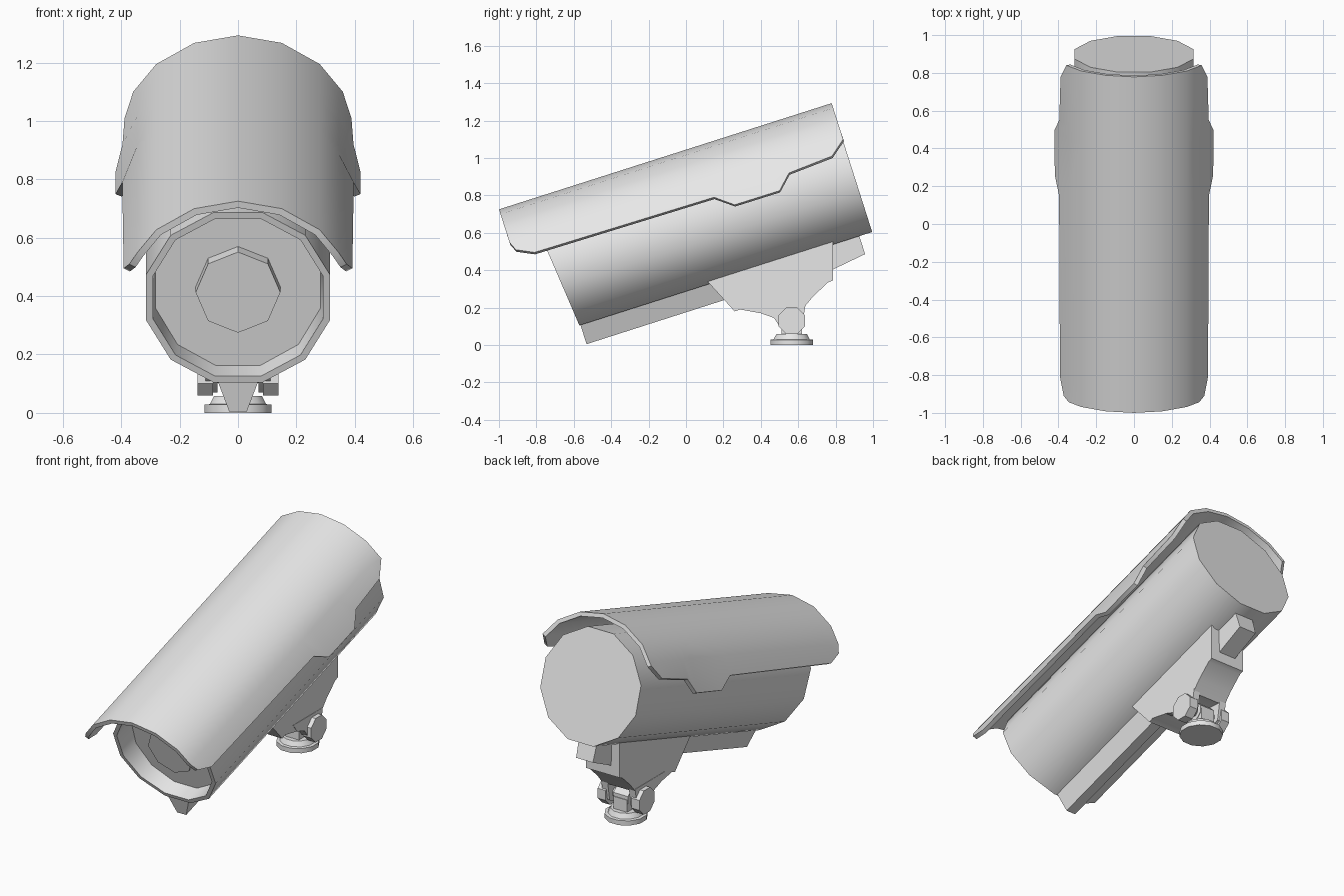
import bpy, bmesh, math
from mathutils import Vector

cube = bpy.data.objects.get("Cube")
if cube:
    bpy.data.objects.remove(cube)

TILT = math.radians(17.7)   # housing pitches nose-down
AXIS_H = 0.588              # housing axis height in its tilted frame

grey = bpy.data.materials.new("plain_grey")
grey.use_nodes = True
grey.diffuse_color = (0.8, 0.8, 0.8, 1)
grey.node_tree.nodes["Principled BSDF"].inputs["Base Color"].default_value = (0.8, 0.8, 0.8, 1)


def finish(name, bm, tilted, thickness=0):
    mesh = bpy.data.meshes.new(name)
    bm.to_mesh(mesh)
    bm.free()
    mesh.materials.append(grey)
    obj = bpy.data.objects.new(name, mesh)
    bpy.context.collection.objects.link(obj)
    if tilted:
        obj.rotation_euler.x = TILT
    bpy.ops.object.select_all(action='DESELECT')
    obj.select_set(True)
    bpy.context.view_layer.objects.active = obj
    if thickness:
        mod = obj.modifiers.new("thickness", 'SOLIDIFY')
        mod.thickness = thickness
        mod.offset = -1
        bpy.ops.object.modifier_apply(modifier=mod.name)
    bpy.ops.object.shade_smooth_by_angle(angle=math.radians(40))
    return obj


def loft(name, rings, tilted=False):
    """Closed skin through rings of equal length, capped at both ends."""
    bm = bmesh.new()
    loops = [[bm.verts.new(p) for p in ring] for ring in rings]
    for a, b in zip(loops, loops[1:]):
        for i in range(len(a)):
            k = (i + 1) % len(a)
            bm.faces.new((a[i], a[k], b[k], b[i]))
    bm.faces.new(loops[0])
    bm.faces.new(loops[-1])
    bmesh.ops.recalc_face_normals(bm, faces=bm.faces)
    return finish(name, bm, tilted)


def circle(n, r, phase=0.0):
    return [(r * math.cos(math.tau * (i + phase) / n),
             r * math.sin(math.tau * (i + phase) / n)) for i in range(n)]


def housing_ring(apothem, s, slant=0.0):
    r = apothem / math.cos(math.pi / 12)
    return [Vector((x, s + slant * h, AXIS_H + h)) for x, h in circle(12, r, 0.5)]


def side_prism(name, outline, x0, x1):
    return loft(name, [[(x, y, z) for y, z in outline] for x in (x0, x1)])


# Housing: tube with slanted mouth and recessed front plate
loft("housing", [housing_ring(0.315, 1.132),
                 housing_ring(0.315, -0.542, -0.098),
                 housing_ring(0.292, -0.542, -0.098),
                 housing_ring(0.283, -0.422)], tilted=True)

# Lens barrel standing out of the front plate
loft("lens", [[(x, s, AXIS_H + h) for x, h in circle(8, 0.145)]
              for s in (-0.41, -0.485)], tilted=True)

# Sunshield: arched sheet whose lower edge changes along its length
arch = [(0, 0.995), (0.15, 0.968), (0.28, 0.892), (0.345, 0.81)]
edge = [(-0.712, 0.762), (-0.621, 0.718), (0.383, 0.707), (0.476, 0.635),
        (0.727, 0.634), (0.804, 0.709), (1.05, 0.725), (1.135, 0.793)]


def edge_width(h):
    if h > 0.70:
        return 0.36 + (0.79 - h) * 0.44
    return 0.40 + (0.70 - h) * 0.3


bm = bmesh.new()
rows = []
for i, (s, low) in enumerate(edge):
    top_s = -0.732 if i == 0 else s
    half = [(x, top_s, h) for x, h in arch] + [(edge_width(low), s, low)]
    points = [(-x, a, h) for x, a, h in reversed(half[1:])] + half
    rows.append([bm.verts.new(p) for p in points])
for a, b in zip(rows, rows[1:]):
    for j in range(len(a) - 1):
        bm.faces.new((a[j], a[j + 1], b[j + 1], b[j]))
finish("sunshield", bm, True, thickness=0.024)


# Rails under the housing, in front of and behind the bracket
def rail(name, stations, top, bottom):
    loft(name, [[(-top, s, 0.29), (top, s, 0.29), (bottom, s, h), (-bottom, s, h)]
                for s, h in stations], tilted=True)


rail("front_rail", [(-0.505, 0.166), (0.35, 0.167)], 0.075, 0.03)
rail("rear_rail", [(0.8, 0.136), (1.06, 0.172)], 0.06, 0.055)

# Bracket: solid gusset with two fork arms reaching the pivot
side_prism("bracket", [(0.11, 0.345), (0.26, 0.18), (0.29, 0.19), (0.40, 0.17),
                       (0.48, 0.21), (0.63, 0.20), (0.68, 0.26), (0.76, 0.335),
                       (0.785, 0.345), (0.785, 0.56)], -0.11, 0.11)
PIVOT_Y, PIVOT_Z = 0.565, 0.13
for side, label in ((1, "left"), (-1, "right")):
    side_prism(label + "_fork_arm",
               [(0.36, 0.22), (0.40, 0.17), (0.47, 0.145), (0.50, 0.10),
                (0.565, 0.07), (0.62, 0.10), (0.64, 0.22)], side * 0.07, side * 0.112)
    side_prism(label + "_pivot_cap",
               [(PIVOT_Y + y, PIVOT_Z + z) for y, z in circle(8, 0.077, 0.5)],
               side * 0.085, side * 0.138)

# Pivot knuckle, its post and the round foot
side_prism("pivot_knuckle",
           [(PIVOT_Y + y, PIVOT_Z + z) for y, z in circle(8, 0.055, 0.5)], -0.048, 0.048)
side_prism("pivot_pin",
           [(PIVOT_Y + y, PIVOT_Z + z) for y, z in circle(8, 0.03, 0.5)], -0.1, 0.1)
side_prism("post", [(0.51, 0.04), (0.62, 0.04), (0.62, 0.13), (0.51, 0.13)], -0.045, 0.045)
loft("foot", [[(x, PIVOT_Y + y, z) for x, y in circle(12, r, 0.5)]
              for r, z in ((0.118, 0), (0.118, 0.028), (0.1, 0.03), (0.085, 0.058))])
